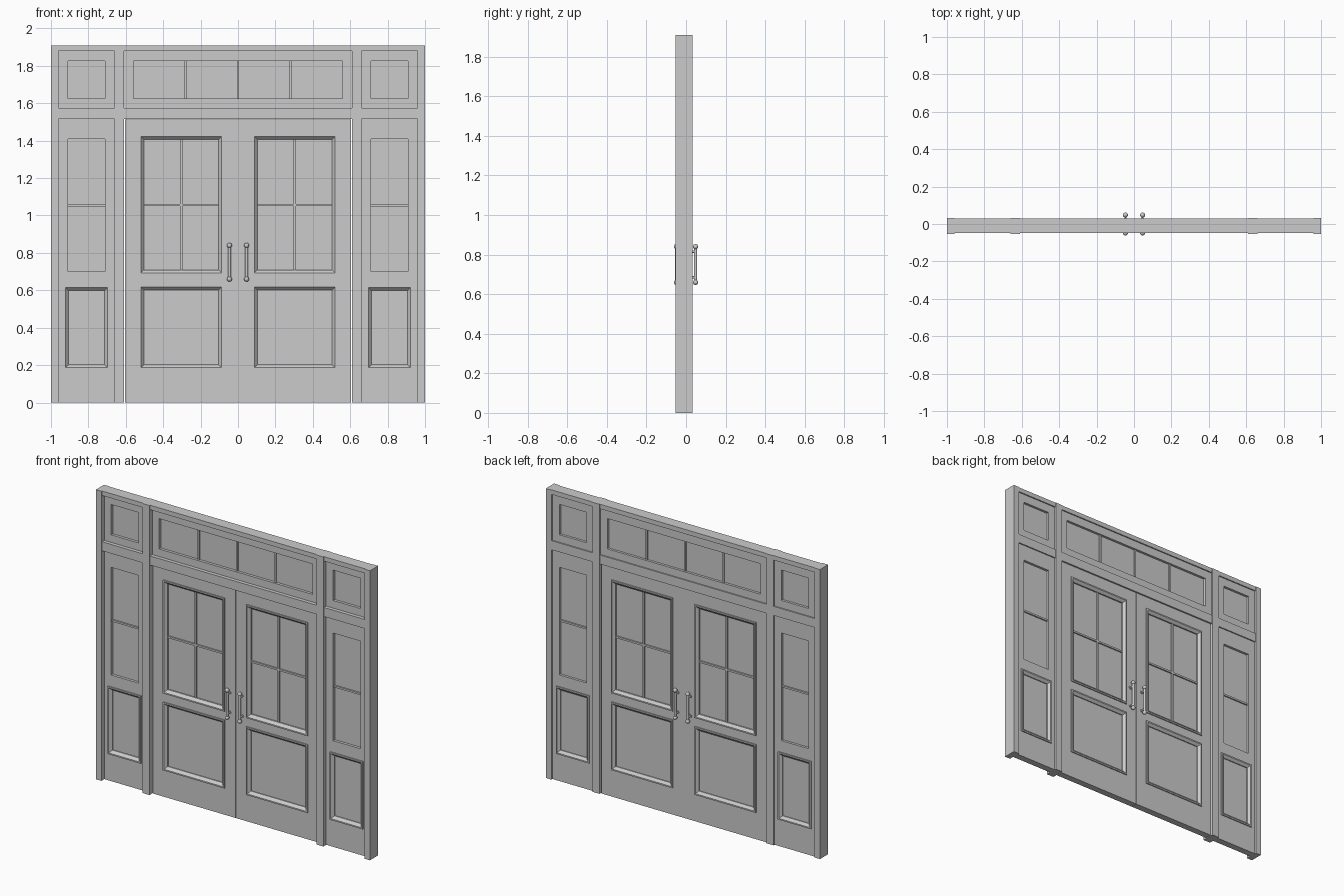
import bpy, bmesh
from math import pi
from mathutils import Vector, Matrix

if "Cube" in bpy.data.objects:
    bpy.data.objects.remove(bpy.data.objects["Cube"])

POST_Y = (-0.053, 0.032)    # posts stand proudest
RAIL_Y = (-0.047, 0.029)    # horizontal frame rails
SLAB_Y = (-0.023, 0.021)    # door leaves and fixed panels
BAR_Y = (-0.014, 0.014)     # glazing bars
GLASS_Y = (-0.005, 0.005)


def finish(name, bm, smooth=False, mirror=False):
    bmesh.ops.recalc_face_normals(bm, faces=bm.faces[:])
    for f in bm.faces:
        f.smooth = smooth
    me = bpy.data.meshes.new(name)
    bm.to_mesh(me)
    bm.free()
    ob = bpy.data.objects.new(name, me)
    bpy.context.collection.objects.link(ob)
    if mirror:
        m = ob.modifiers.new("Mirror", 'MIRROR')
        m.use_mirror_merge = False
    return ob


def slab(name, rect, ys, openings=(), mirror=False):
    """Board in the x-z plane with real rectangular openings."""
    x0, x1, z0, z1 = rect
    xs = sorted({x0, x1, *(v for o in openings for v in o[:2])})
    zs = sorted({z0, z1, *(v for o in openings for v in o[2:])})
    bm = bmesh.new()
    grid = [[bm.verts.new((x, ys[0], z)) for z in zs] for x in xs]
    for i in range(len(xs) - 1):
        for j in range(len(zs) - 1):
            cx, cz = (xs[i] + xs[i + 1]) / 2, (zs[j] + zs[j + 1]) / 2
            if any(a < cx < b and c < cz < d for a, b, c, d in openings):
                continue
            bm.faces.new((grid[i][j], grid[i + 1][j], grid[i + 1][j + 1], grid[i][j + 1]))
    ext = bmesh.ops.extrude_face_region(bm, geom=bm.faces[:])
    for v in ext["geom"]:
        if isinstance(v, bmesh.types.BMVert):
            v.co.y = ys[1]
    return finish(name, bm, mirror=mirror)


def moulding(name, rect, mirror=True):
    """Mitred moulding lining an opening on both faces."""
    profile = [(-0.001, -0.031), (0.008, -0.031), (0.024, -0.014),
               (0.024, 0.014), (0.008, 0.028), (-0.001, 0.028)]
    x0, x1, z0, z1 = rect
    bm = bmesh.new()
    rings = []
    for x, z, sx, sz in ((x0, z0, 1, 1), (x1, z0, -1, 1), (x1, z1, -1, -1), (x0, z1, 1, -1)):
        rings.append([bm.verts.new((x + sx * d, y, z + sz * d)) for d, y in profile])
    n = len(profile)
    for i in range(4):
        a, b = rings[i], rings[(i + 1) % 4]
        for k in range(n):
            bm.faces.new((a[k], b[k], b[(k + 1) % n], a[(k + 1) % n]))
    return finish(name, bm, mirror=mirror)


def rod(bm, a, b, r):
    a, b = Vector(a), Vector(b)
    rot = (b - a).to_track_quat('Z', 'Y').to_matrix().to_4x4()
    bmesh.ops.create_cone(bm, cap_ends=True, segments=16, radius1=r, radius2=r,
                          depth=(b - a).length, matrix=Matrix.Translation((a + b) / 2) @ rot)


def ball(bm, c, r):
    bmesh.ops.create_uvsphere(bm, u_segments=16, v_segments=10, radius=r,
                              matrix=Matrix.Translation(c))


# Frame: posts and rails
slab("outer_post", (0.96, 1.0, 0, 1.91), POST_Y, mirror=True)
slab("inner_post", (0.609, 0.66, 0, 1.91), POST_Y, mirror=True)
for label, z0, z1 in (("transom_rail", 1.515, 1.575), ("head_rail", 1.88, 1.91)):
    slab("middle_" + label, (-0.609, 0.609, z0, z1), RAIL_Y)
    slab("side_" + label, (0.66, 0.96, z0, z1), RAIL_Y, mirror=True)

# Transom lights
wide = (-0.56, 0.56, 1.625, 1.825)
slab("middle_transom_frame", (-0.609, 0.609, 1.575, 1.88), SLAB_Y, [wide])
slab("middle_transom_glass", wide, GLASS_Y)
for x in (-0.28, 0, 0.28):
    slab("transom_bar", (x - 0.006, x + 0.006, wide[2], wide[3]), BAR_Y)
small = (0.71, 0.91, 1.625, 1.825)
slab("side_transom_frame", (0.66, 0.96, 1.575, 1.88), SLAB_Y, [small], True)
slab("side_transom_glass", small, GLASS_Y, mirror=True)

# Fixed sidelights
light = (0.71, 0.91, 0.70, 1.41)
low = (0.69, 0.93, 0.178, 0.622)
slab("sidelight_frame", (0.66, 0.96, 0, 1.515), SLAB_Y, [light, low], True)
slab("sidelight_glass", light, GLASS_Y, mirror=True)
slab("sidelight_bar", (0.71, 0.91, 1.049, 1.061), BAR_Y, mirror=True)
moulding("sidelight_moulding", low)
slab("sidelight_panel", low, (-0.008, 0.008), mirror=True)

# Door leaves
window = (0.08, 0.527, 0.685, 1.43)
panel = (0.08, 0.527, 0.178, 0.625)
slab("door_leaf", (0.001, 0.603, 0, 1.513), SLAB_Y, [window, panel], True)
moulding("door_window_moulding", window)
moulding("door_panel_moulding", panel)
slab("door_glass", window, GLASS_Y, mirror=True)
slab("door_panel", panel, (-0.008, 0.008), mirror=True)
slab("door_vertical_bar", (0.2975, 0.3095, 0.70, 1.415), BAR_Y, mirror=True)
slab("door_horizontal_bar", (0.10, 0.507, 1.05, 1.062), BAR_Y, mirror=True)

# Pull handles on both faces
for side, s in (("front", -1), ("back", 1)):
    bm = bmesh.new()
    x, y = 0.046, s * 0.048
    rod(bm, (x, y, 0.66), (x, y, 0.84), 0.008)
    for z, zs in ((0.66, 0.685), (0.84, 0.815)):
        ball(bm, (x, y, z), 0.0135)
        rod(bm, (x, s * 0.018, zs), (x, y, zs), 0.006)
        rod(bm, (x, s * 0.018, zs), (x, s * 0.026, zs), 0.011)
    ob = finish(side + "_handle", bm, smooth=True, mirror=True)
    bpy.context.view_layer.objects.active = ob
    ob.select_set(True)
    bpy.ops.object.shade_smooth_by_angle(angle=pi / 5)
    ob.select_set(False)
